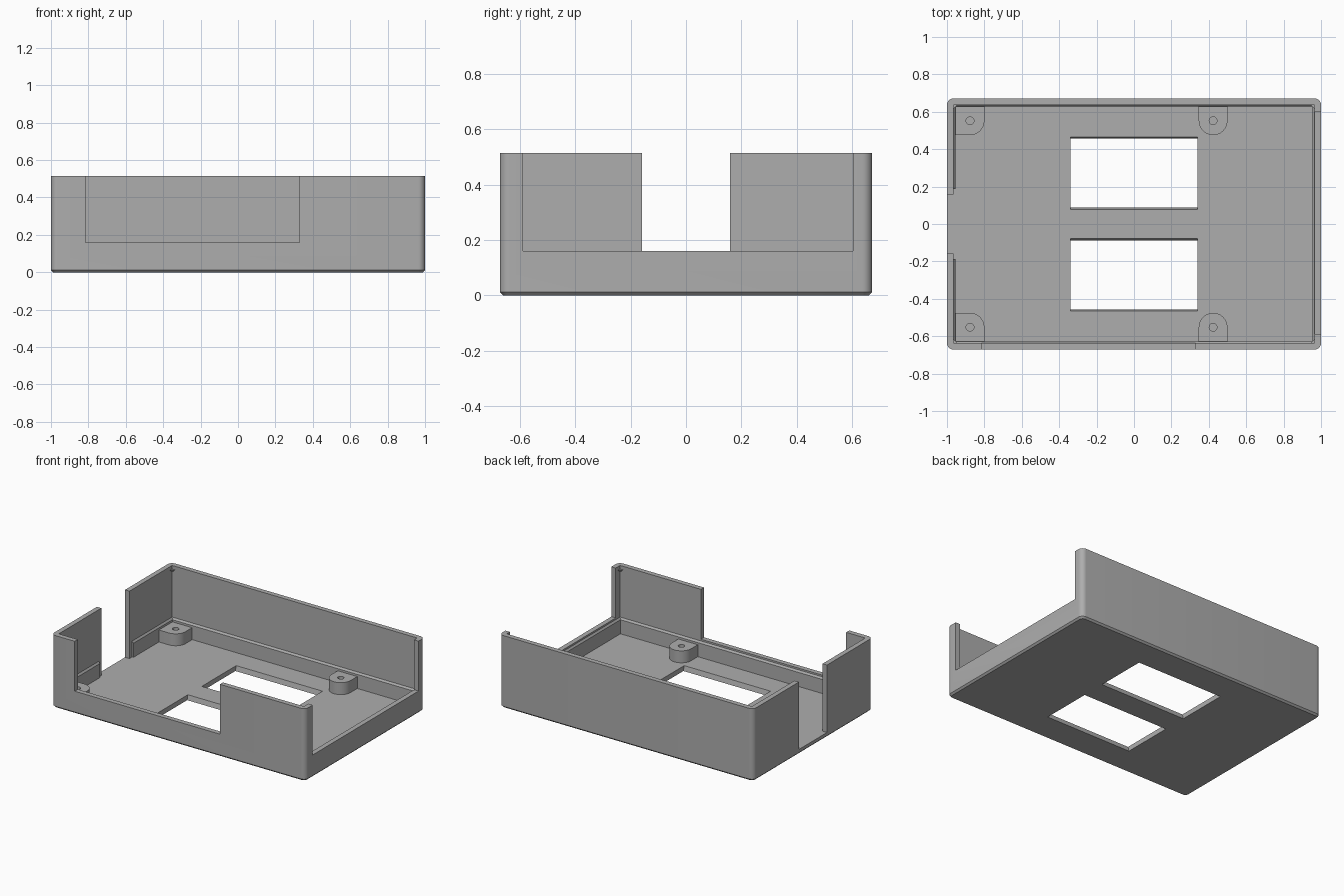
import bpy, bmesh, math
from mathutils import Vector

cube = bpy.data.objects.get("Cube")
if cube:
    bpy.data.objects.remove(cube, do_unlink=True)

grey = bpy.data.materials.new("plain_grey")
grey.use_nodes = True
COLOUR = (0.42, 0.42, 0.42, 1)
grey.diffuse_color = COLOUR
grey.node_tree.nodes["Principled BSDF"].inputs["Base Color"].default_value = COLOUR

HX, HY, TOP = 1.0, 0.672, 0.515
FLOOR, SILL = 0.035, 0.16
IX, IY = HX - 0.035, HY - 0.035


def add_object(name, bm):
    bmesh.ops.recalc_face_normals(bm, faces=bm.faces)
    mesh = bpy.data.meshes.new(name)
    bm.to_mesh(mesh)
    bm.free()
    obj = bpy.data.objects.new(name, mesh)
    bpy.context.collection.objects.link(obj)
    mesh.materials.append(grey)
    return obj


def loft(name, rings):
    """Solid through a stack of closed rings with equal point counts."""
    bm = bmesh.new()
    loops = [[bm.verts.new(p) for p in ring] for ring in rings]
    for low, high in zip(loops, loops[1:]):
        for i in range(len(low)):
            j = (i + 1) % len(low)
            bm.faces.new((low[i], low[j], high[j], high[i]))
    bm.faces.new(loops[0][::-1])
    bm.faces.new(loops[-1])
    return add_object(name, bm)


def rect(x0, x1, y0, y1, z):
    return [(x0, y0, z), (x1, y0, z), (x1, y1, z), (x0, y1, z)]


def box(name, x0, x1, y0, y1, z0, z1):
    return loft(name, [rect(x0, x1, y0, y1, z0), rect(x0, x1, y0, y1, z1)])


def circle(cx, cy, r, z, n=24):
    return [(cx + r * math.cos(math.tau * i / n),
             cy + r * math.sin(math.tau * i / n), z) for i in range(n)]


def cut(obj, cutter):
    cutter.hide_render = True
    mod = obj.modifiers.new("cut", "BOOLEAN")
    mod.operation, mod.solver, mod.object = "DIFFERENCE", "EXACT", cutter
    bpy.context.view_layer.objects.active = obj
    bpy.ops.object.modifier_apply(modifier=mod.name)
    bpy.data.objects.remove(cutter, do_unlink=True)


def smooth(obj):
    bpy.ops.object.select_all(action="DESELECT")
    obj.select_set(True)
    bpy.context.view_layer.objects.active = obj
    bpy.ops.object.shade_smooth_by_angle(angle=math.radians(30))


# Tray body: rounded corners and a small chamfer round the base
def rounded_ring(inset, z, r=0.036, steps=8):
    ring = []
    for k, (sx, sy) in enumerate([(1, 1), (-1, 1), (-1, -1), (1, -1)]):
        for i in range(steps + 1):
            a = (k + i / steps) * math.pi / 2
            ring.append((sx * (HX - r) + (r - inset) * math.cos(a),
                         sy * (HY - r) + (r - inset) * math.sin(a), z))
    return ring


shell = loft("tray_shell", [rounded_ring(0.012, 0), rounded_ring(0, 0.012),
                            rounded_ring(0, TOP)])

# Inside of the tray, with walls slightly thicker near the floor
lip = 0.01
cavity = [(lip, FLOOR), (lip, 0.135), (0, 0.148), (0, 0.6)]
cut(shell, loft("cavity_cutter",
                [rect(-IX + d, IX - d, -IY + d, IY - d, z) for d, z in cavity]))

# Wall openings: front, left end, and the slot in the right end
cut(shell, box("front_cutter", -0.815, 0.328, -0.8, -0.6, SILL, 0.6))
cut(shell, box("left_cutter", 0.9, 1.1, -0.588, 0.602, SILL, 0.6))
cut(shell, box("slot_cutter", -1.1, -0.9, -0.158, 0.158, FLOOR, 0.6))
cut(shell, box("lip_cutter", -IX, -0.9, -0.188, 0.188, FLOOR, 0.6))

# Two floor windows with sloping long sides
for s in (1, -1):
    rings = []
    for z, grow in ((-0.02, -0.006), (FLOOR + 0.02, 0.013)):
        y0, y1 = sorted((s * (0.086 - grow), s * (0.457 + grow)))
        rings.append(rect(-0.34, 0.34, y0, y1, z))
    cut(shell, loft("window_cutter", rings))
smooth(shell)


# Screw bosses joined to the long walls
def boss(name, cx, side, corner):
    cy, r, wall = 0.552, 0.077, HY - 0.02
    sweep = math.pi / 2 if corner else math.pi
    pts = [(cx + r, wall)]
    for i in range(13):
        a = -sweep * i / 12
        pts.append((cx + r * math.cos(a), cy + r * math.sin(a)))
    if corner:
        pts += [(-HX + 0.02, cy - r), (-HX + 0.02, wall)]
    else:
        pts.append((cx - r, wall))
    obj = loft(name, [[(x, side * y, z) for x, y in pts] for z in (0.02, 0.12)])
    cut(obj, loft("hole_cutter", [circle(cx, side * cy, 0.021, z)
                                  for z in (FLOOR, 0.2)]))
    smooth(obj)


for side, label in ((1, "back"), (-1, "front")):
    boss(label + "_corner_boss", -0.877, side, True)
    boss(label + "_middle_boss", 0.423, side, False)

# Small wedge under the rim in each inside corner
for sx, end in ((1, "left"), (-1, "right")):
    for sy, label in ((1, "back"), (-1, "front")):
        bm = bmesh.new()
        x, y, z = IX + 0.005, IY + 0.005, TOP - 0.025
        a, b, c, d = [bm.verts.new((sx * p[0], sy * p[1], p[2])) for p in (
            (x, y, z), (x - 0.032, y, z), (x, y - 0.032, z), (x, y, z - 0.035))]
        for tri in ((a, b, c), (a, b, d), (b, c, d), (c, a, d)):
            bm.faces.new(tri)
        add_object(f"{label}_{end}_corner_wedge", bm)
